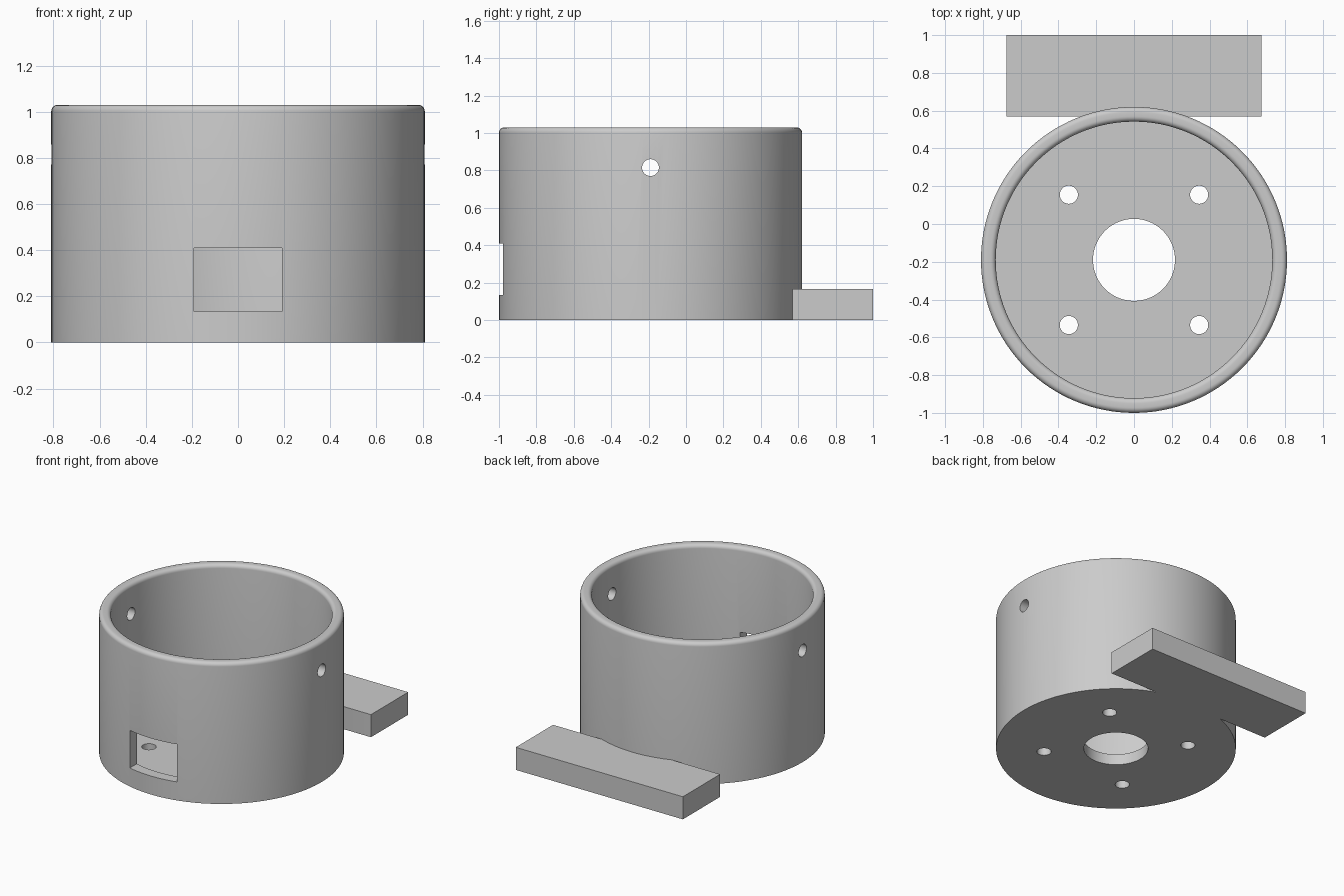
import bpy, bmesh, math
from mathutils import Matrix, Vector

cube = bpy.data.objects.get("Cube")
if cube:
    bpy.data.objects.remove(cube, do_unlink=True)

CENTER_Y = -0.19
OUTER, INNER, BORE = 0.81, 0.732, 0.217
HEIGHT, FLOOR, FILLET = 1.03, 0.08, 0.028
SEGMENTS = 128

grey = bpy.data.materials.new("plain grey")
grey.use_nodes = True
color = (0.6, 0.6, 0.6, 1)
grey.diffuse_color = color
grey.node_tree.nodes["Principled BSDF"].inputs["Base Color"].default_value = color


def make_object(name, bm):
    bmesh.ops.recalc_face_normals(bm, faces=bm.faces)
    mesh = bpy.data.meshes.new(name)
    bm.to_mesh(mesh)
    bm.free()
    mesh.materials.append(grey)
    obj = bpy.data.objects.new(name, mesh)
    bpy.context.collection.objects.link(obj)
    return obj


def box(name, low, high):
    low, high = Vector(low), Vector(high)
    bm = bmesh.new()
    place = Matrix.Translation((low + high) / 2) @ Matrix.Diagonal((*(high - low), 1))
    bmesh.ops.create_cube(bm, size=1, matrix=place)
    return make_object(name, bm)


def rod(name, center, radius, length, axis="Z", sides=48):
    bm = bmesh.new()
    place = Matrix.Translation(center)
    if axis == "X":
        place = place @ Matrix.Rotation(math.pi / 2, 4, "Y")
    bmesh.ops.create_cone(bm, cap_ends=True, segments=sides, radius1=radius,
                          radius2=radius, depth=length, matrix=place)
    return make_object(name, bm)


def activate(obj):
    bpy.ops.object.select_all(action="DESELECT")
    obj.select_set(True)
    bpy.context.view_layer.objects.active = obj


def cut(obj, cutter):
    cutter.hide_render = True
    mod = obj.modifiers.new("cut", "BOOLEAN")
    mod.operation, mod.solver, mod.object = "DIFFERENCE", "EXACT", cutter
    activate(obj)
    bpy.ops.object.modifier_apply(modifier=mod.name)
    bpy.data.objects.remove(cutter, do_unlink=True)


def arc(x, z, start, end, steps=6):
    angles = [math.radians(start + (end - start) * i / steps) for i in range(steps + 1)]
    return [(x + FILLET * math.cos(a), z + FILLET * math.sin(a)) for a in angles]


# Cup: lathed wall and floor with a rounded rim and a central bore
profile = [(BORE, 0), (OUTER, 0)]
profile += arc(OUTER - FILLET, HEIGHT - FILLET, 0, 90)
profile += arc(INNER + FILLET, HEIGHT - FILLET, 90, 180)
profile += [(INNER, FLOOR), (BORE, FLOOR)]
bm = bmesh.new()
verts = [bm.verts.new((r, CENTER_Y, z)) for r, z in profile]
edges = [bm.edges.new((v, verts[i - 1])) for i, v in enumerate(verts)]
bmesh.ops.spin(bm, geom=verts + edges, cent=(0, CENTER_Y, 0), axis=(0, 0, 1),
               angle=math.tau, steps=SEGMENTS, use_merge=True)
bmesh.ops.remove_doubles(bm, verts=bm.verts, dist=1e-5)
cup = make_object("cup", bm)

# Screw holes in the floor
for sx in (-1, 1):
    for sy in (-1, 1):
        cut(cup, rod("hole_cutter", (sx * 0.345, CENTER_Y + sy * 0.345, 0), 0.048, 0.4))

# Cross hole through both side walls, and the front window
cut(cup, rod("side_cutter", (0, CENTER_Y, 0.815), 0.045, 2, axis="X"))
cut(cup, box("window_cutter", (-0.19, -1.2, 0.135), (0.19, -0.7, 0.41)))

# Rear mounting plate, trimmed to sit in the cup wall
plate = box("rear_plate", (-0.675, 0.57, 0), (0.675, 1, 0.165))
cut(plate, rod("plate_cutter", (0, CENTER_Y, 0), OUTER - 0.01, 1, sides=SEGMENTS))

for part in (cup, plate):
    activate(part)
    bpy.ops.object.shade_smooth_by_angle(angle=math.radians(30))
